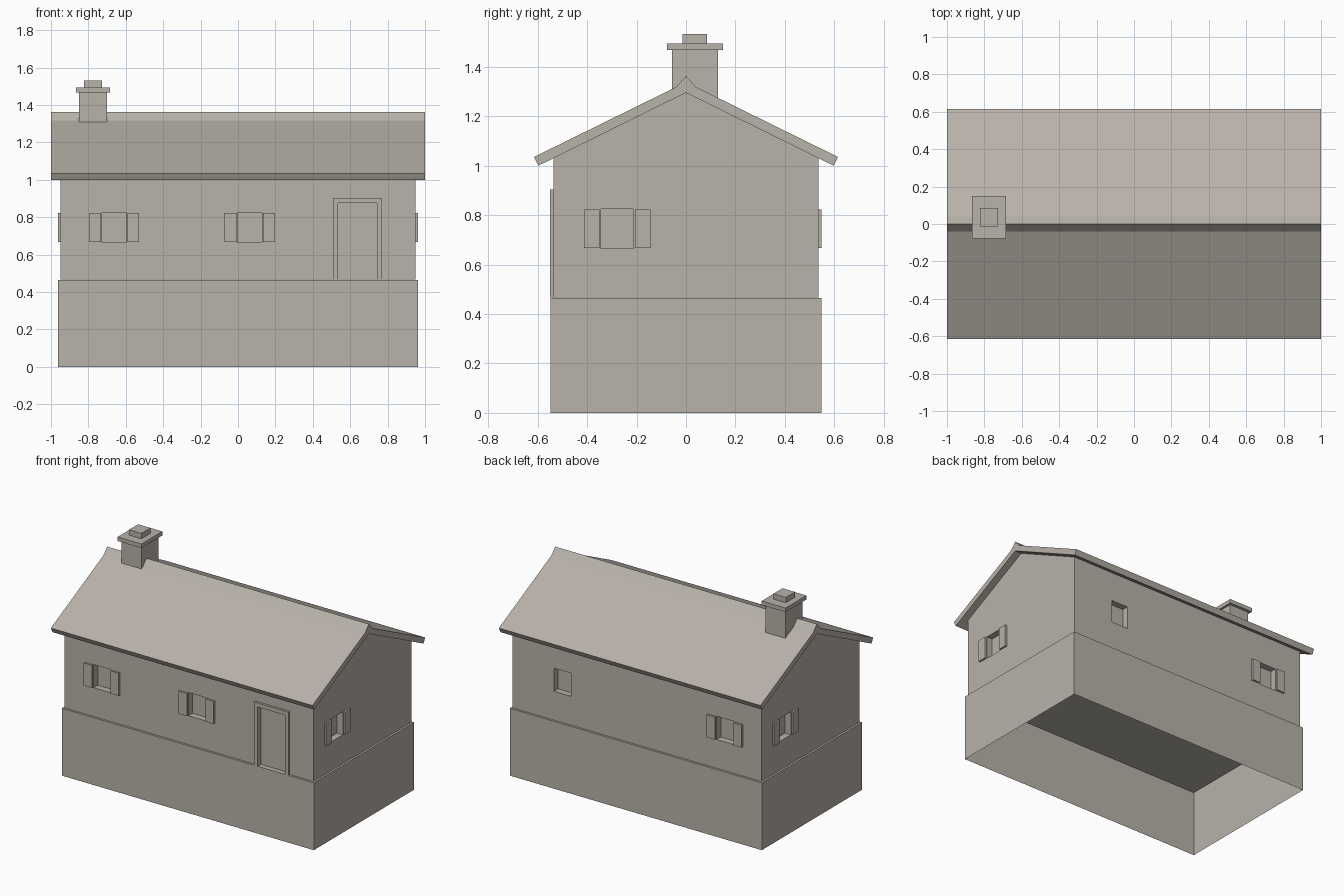
import bpy
import bmesh
from mathutils import Matrix, Vector

if "Cube" in bpy.data.objects:
    bpy.data.objects.remove(bpy.data.objects["Cube"], do_unlink=True)

stone = bpy.data.materials.new("warm_grey")
stone.use_nodes = True
COLOR = (0.48, 0.445, 0.395, 1)
stone.diffuse_color = COLOR
stone.node_tree.nodes["Principled BSDF"].inputs["Base Color"].default_value = COLOR


def make(name, bm):
    bmesh.ops.recalc_face_normals(bm, faces=bm.faces)
    mesh = bpy.data.meshes.new(name)
    bm.to_mesh(mesh)
    bm.free()
    mesh.materials.append(stone)
    obj = bpy.data.objects.new(name, mesh)
    bpy.context.collection.objects.link(obj)
    return obj


def add_box(bm, x, y, z, turn=Matrix()):
    size = Vector((x[1] - x[0], y[1] - y[0], z[1] - z[0]))
    mid = Vector((sum(x), sum(y), sum(z))) / 2
    mat = turn @ Matrix.Translation(mid) @ Matrix.Diagonal(size).to_4x4()
    return bmesh.ops.create_cube(bm, size=1, matrix=mat)["verts"]


def box(name, x, y, z, turn=Matrix()):
    bm = bmesh.new()
    add_box(bm, x, y, z, turn)
    return make(name, bm)


def prism(name, half_length, profile):
    """Extrude a (y, z) profile along x."""
    bm = bmesh.new()
    face = bm.faces.new([bm.verts.new((-half_length, y, z)) for y, z in profile])
    moved = bmesh.ops.extrude_face_region(bm, geom=[face])["geom"]
    verts = [v for v in moved if isinstance(v, bmesh.types.BMVert)]
    bmesh.ops.translate(bm, verts=verts, vec=(2 * half_length, 0, 0))
    return make(name, bm)


def mirrored(half):
    """Complete a left-hand profile that ends on the centre line."""
    return half + [(-y, z) for y, z in reversed(half[:-1])]


WALL_X, WALL_Y, FLOOR = 0.95, 0.535, 0.466

# Foundation, open underneath
bm = bmesh.new()
add_box(bm, (-0.963, 0.963), (-0.548, 0.548), (0, 0.465))
bmesh.ops.recalc_face_normals(bm, faces=bm.faces)
bottom = [f for f in bm.faces if f.calc_center_median().z < 0.01]
bmesh.ops.delete(bm, geom=bottom, context="FACES")
mesh_base = bpy.data.meshes.new("foundation")
bm.to_mesh(mesh_base)
bm.free()
mesh_base.materials.append(stone)
base = bpy.data.objects.new("foundation", mesh_base)
bpy.context.collection.objects.link(base)

# Gabled house body
walls = prism("walls", WALL_X, mirrored(
    [(-WALL_Y, FLOOR), (-WALL_Y, 1.04), (0, 1.305)]))

# Each wall is laid out facing -y, then turned into place
SIDES = {
    "front": (0, WALL_Y),
    "left": (90, WALL_X),
    "back": (180, WALL_Y),
    "right": (270, WALL_X),
}


def side_turn(side):
    quarter = SIDES[side][0] // 90
    cos, sin = [(1, 0), (0, 1), (-1, 0), (0, -1)][quarter]
    return Matrix(((cos, -sin, 0, 0), (sin, cos, 0, 0), (0, 0, 1, 0), (0, 0, 0, 1)))


cut = bmesh.new()
SILL, HEAD = 0.665, 0.825


def opening(side, x, z, depth):
    d = SIDES[side][1]
    add_box(cut, x, (-d - 0.03, -d + depth), z, side_turn(side))


def window(name, side, centre, shutters=True):
    opening(side, (centre - 0.066, centre + 0.066), (SILL, HEAD), 0.045)
    if not shutters:
        return
    d = SIDES[side][1]
    for label, s in (("a", -1), ("b", 1)):
        x = sorted((centre + s * 0.071, centre + s * 0.134))
        box(f"{name}_shutter_{label}", x, (-d - 0.013, -d + 0.002),
            (SILL + 0.002, HEAD - 0.002), side_turn(side))


window("front_window_outer", "front", -0.662)
window("front_window_middle", "front", 0.063)
window("left_window", "left", -0.278)
window("right_window", "right", -0.278)
window("back_window", "back", 0.675)
window("back_small_window", "back", -0.57, shutters=False)

# Recessed door with a raised frame
opening("front", (0.535, 0.743), (0.45, 0.875), 0.02)
for name, x, z in (("door_jamb_outer", (0.743, 0.77), (FLOOR, 0.903)),
                   ("door_jamb_inner", (0.507, 0.535), (FLOOR, 0.903)),
                   ("door_lintel", (0.535, 0.743), (0.875, 0.903))):
    box(name, x, (-0.55, -WALL_Y + 0.002), z)

# Cut the openings into the walls
cutter = make("opening_cutter", cut)
cutter.hide_render = True
mod = walls.modifiers.new("openings", "BOOLEAN")
mod.operation = "DIFFERENCE"
mod.solver = "EXACT"
mod.object = cutter
graph = bpy.context.evaluated_depsgraph_get()
walls_mesh = bpy.data.meshes.new_from_object(walls.evaluated_get(graph))
walls.modifiers.clear()
walls.data = walls_mesh
bpy.data.objects.remove(cutter, do_unlink=True)

# Roof slab with a steeper ridge cap
upper = mirrored([(-0.615, 1.035), (-0.04, 1.318), (0, 1.363)])
prism("roof", 1.0, upper + [(0.597, 1.0), (0, 1.295), (-0.597, 1.0)])

# Chimney
box("chimney_stack", (-0.85, -0.70), (-0.056, 0.13), (1.2, 1.467))
box("chimney_cap", (-0.866, -0.684), (-0.077, 0.15), (1.467, 1.495))
box("chimney_top", (-0.823, -0.728), (-0.014, 0.085), (1.495, 1.532))
